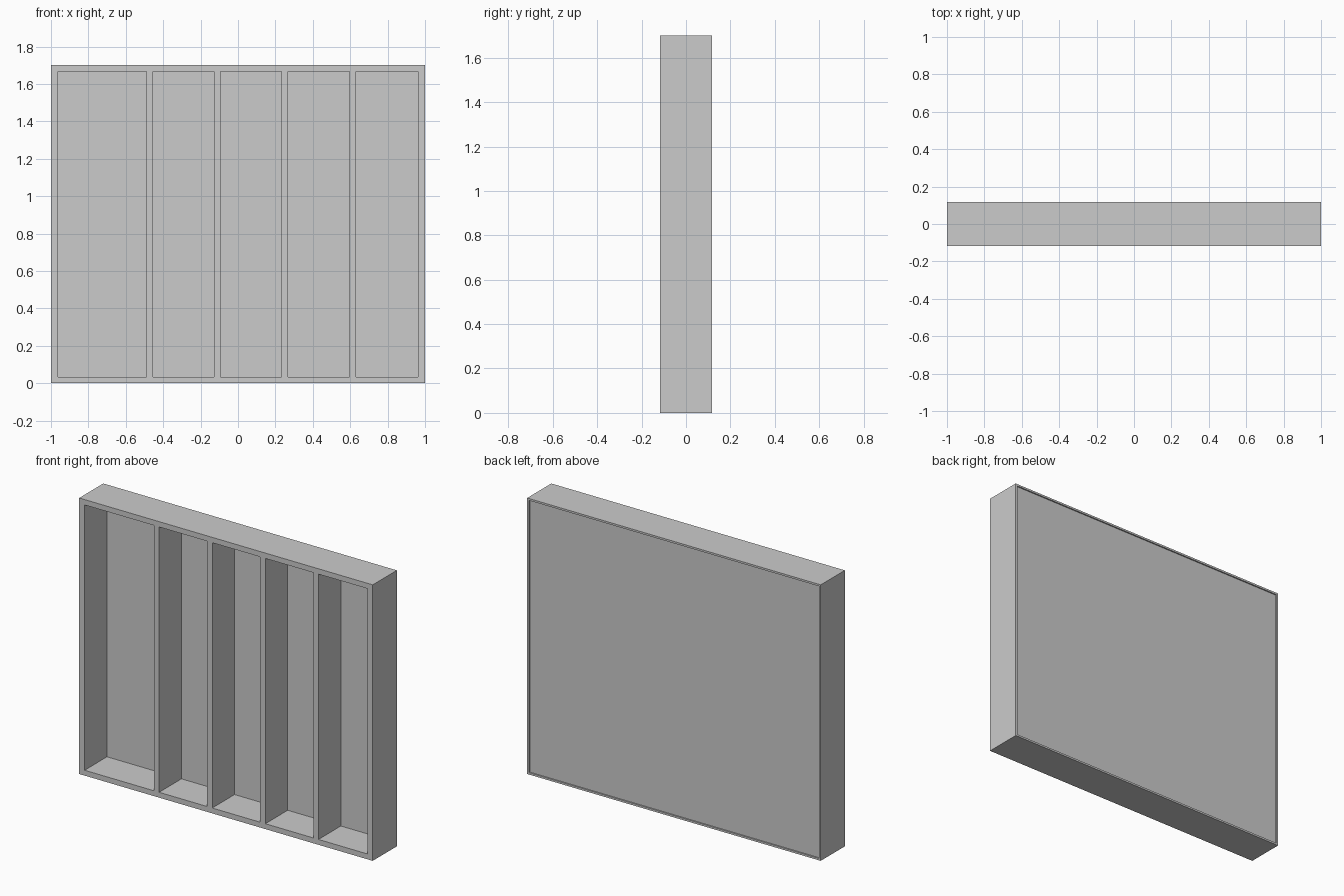
import bpy

if "Cube" in bpy.data.objects:
    bpy.data.objects.remove(bpy.data.objects["Cube"])

W, D, H = 2.0, 0.234, 1.70     # overall size
SIDE, CAP = 0.037, 0.033       # side and top/bottom board thickness
DIV = 0.035                    # divider thickness
RIM, PANEL_Y0, PANEL_Y1 = 0.012, 0.100, 0.109   # rebate for the back panel


def box(name, x, y, z):
    """Box from (min, max) ranges on each axis."""
    bpy.ops.mesh.primitive_cube_add(
        size=1, location=[(r[0] + r[1]) / 2 for r in (x, y, z)])
    ob = bpy.context.object
    ob.name = name
    ob.scale = [r[1] - r[0] for r in (x, y, z)]
    bpy.ops.object.transform_apply(location=False, rotation=False, scale=True)
    return ob


# Outer frame: one block, hollowed at the front and rebated at the back
frame = box("frame", (-W / 2, W / 2), (-D / 2, D / 2), (0, H))
opening = box("opening_cutter", (-W / 2 + SIDE, W / 2 - SIDE), (-D, D), (CAP, H - CAP))
rebate = box("rebate_cutter", (-W / 2 + RIM, W / 2 - RIM), (PANEL_Y0, D), (RIM, H - RIM))
for cutter in (opening, rebate):
    mod = frame.modifiers.new(cutter.name, 'BOOLEAN')
    mod.operation = 'DIFFERENCE'
    mod.solver = 'EXACT'
    mod.object = cutter
    bpy.context.view_layer.objects.active = frame
    bpy.ops.object.modifier_apply(modifier=mod.name)
    bpy.data.objects.remove(cutter)

# Thin back panel set into the rebate
box("back_panel", (-W / 2 + RIM, W / 2 - RIM), (PANEL_Y0, PANEL_Y1), (RIM, H - RIM))

# Upright dividers: a wide bay at the left, then four equal bays
for i in range(4):
    cx = -0.473 + i * 0.362
    box(f"divider_{i + 1}", (cx - DIV / 2, cx + DIV / 2), (-D / 2, PANEL_Y0), (CAP, H - CAP))
